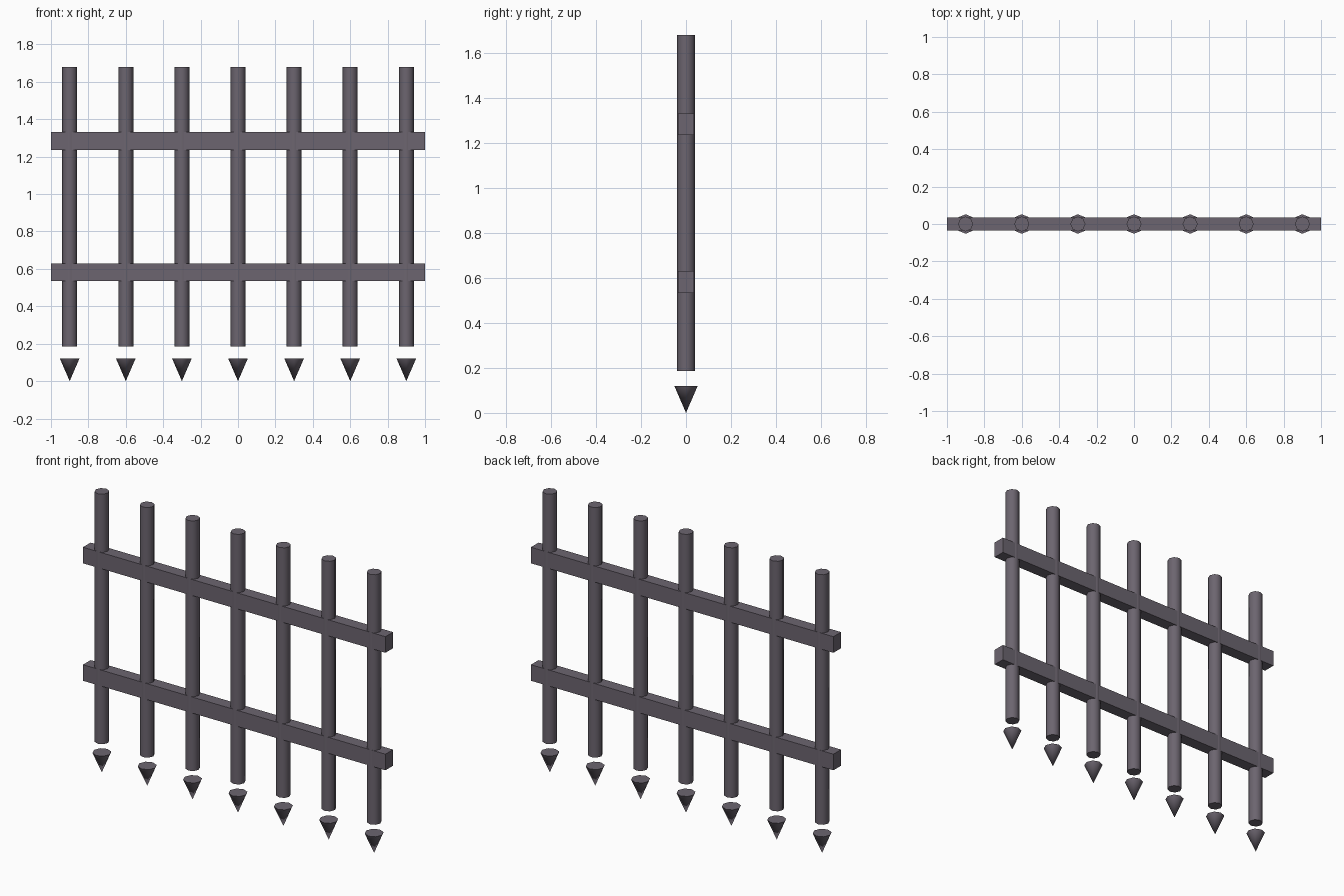
import bpy
import math

if "Cube" in bpy.data.objects:
    bpy.data.objects.remove(bpy.data.objects["Cube"], do_unlink=True)

SIDES = 8
iron = bpy.data.materials.new("dark iron")
iron.use_nodes = True
color = (0.15, 0.13, 0.16, 1)
iron.diffuse_color = color
iron.node_tree.nodes["Principled BSDF"].inputs["Base Color"].default_value = color


def finish(name):
    obj = bpy.context.object
    obj.name = name
    obj.data.materials.append(iron)
    return obj


def round_part(name, x, bottom, top, r_bottom, r_top):
    bpy.ops.mesh.primitive_cone_add(
        vertices=SIDES, radius1=r_bottom, radius2=r_top,
        depth=top - bottom, location=(x, 0, (top + bottom) / 2))
    bpy.ops.object.shade_smooth_by_angle(angle=math.radians(50))
    finish(name)


# Upright bars with detached spikes below
for i in range(7):
    x = (i - 3) * 0.3
    round_part(f"bar_{i + 1}", x, 0.186, 1.68, 0.04, 0.04)
    round_part(f"spike_{i + 1}", x, 0, 0.12, 0, 0.052)

# Horizontal rails
for name, z in (("lower_rail", 0.582), ("upper_rail", 1.284)):
    bpy.ops.mesh.primitive_cube_add(size=1, location=(0, 0, z))
    rail = finish(name)
    rail.scale = (2, 0.072, 0.096)
